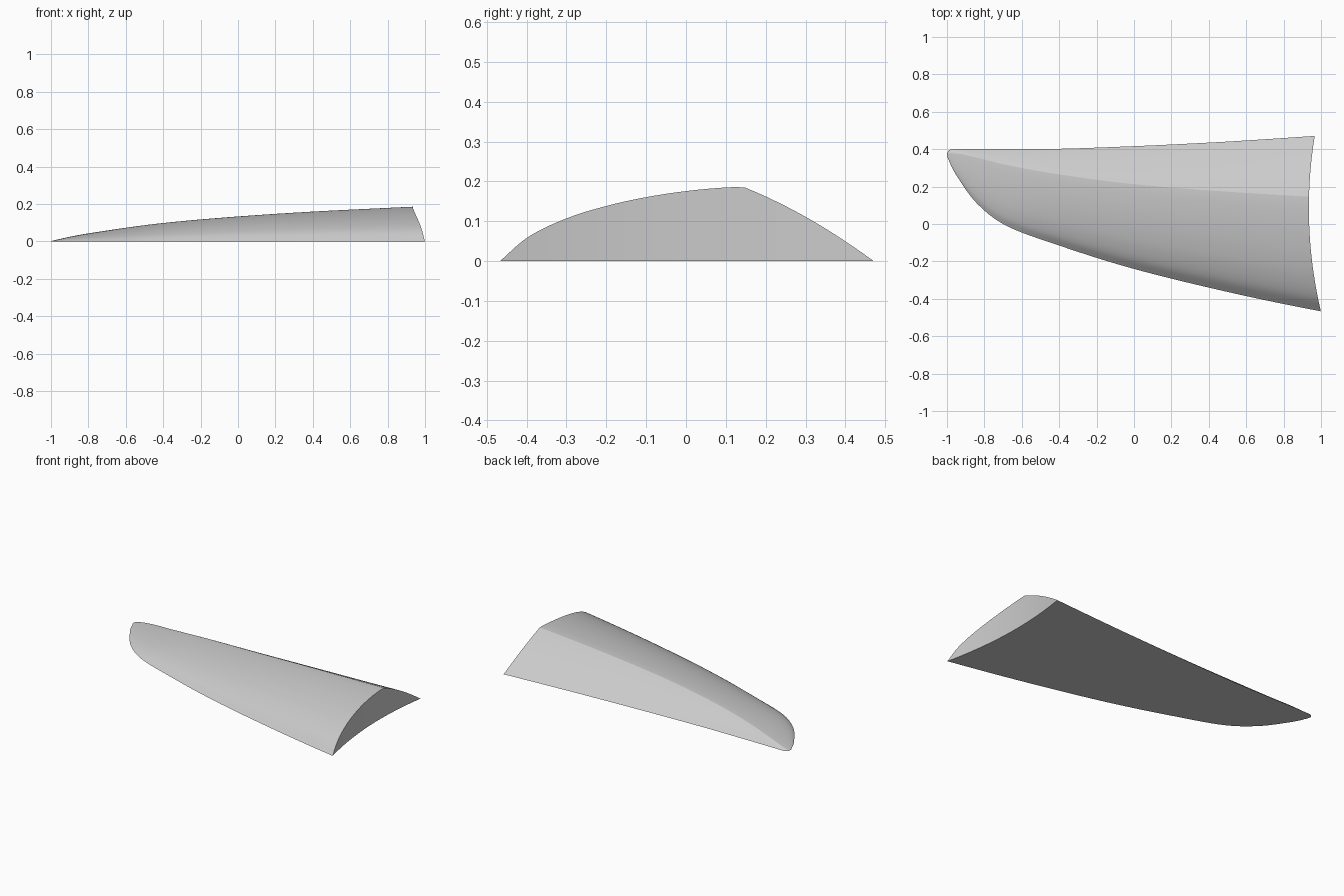
import bpy
import bmesh
import math

cube = bpy.data.objects.get("Cube")
if cube:
    bpy.data.objects.remove(cube, do_unlink=True)

# Stations along the length: x, front edge y, ridge y, back edge y, ridge height
STATIONS = [
    (-1, .37, .37, .37, 0),
    (-.99, .34, .378, .393, .004),
    (-.97, .295, .379, .4, .009),
    (-.93, .23, .375, .4, .018),
    (-.84, .11, .355, .4, .036),
    (-.7, 0, .32, .4, .058),
    (-.4, -.115, .265, .402, .098),
    (0, -.24, .213, .416, .133),
    (.4, -.34, .18, .435, .159),
    (.7, -.407, .16, .453, .174),
    (1, -.467, .143, .473, .188),
]
# Normalised bulge of the front slope: fraction across, fraction of ridge height
BULGE = [(0, 0), (.11, .32), (.27, .58), (.44, .755), (.6, .87), (.76, .95), (.93, 1), (1, 1)]

LENGTH_STEPS = 56
FRONT_STEPS = 28
BACK_STEPS = 12


def smooth_curve(keys, values, k):
    """Smooth interpolation through the given keys."""
    last = len(keys) - 1

    def slope(i):
        a, b = max(i - 1, 0), min(i + 1, last)
        return (values[b] - values[a]) / (keys[b] - keys[a])

    i = 0
    while i < last - 1 and k > keys[i + 1]:
        i += 1
    h = keys[i + 1] - keys[i]
    t = (k - keys[i]) / h
    rise = values[i + 1] - values[i]
    m, n = slope(i) * h, slope(i + 1) * h
    return values[i] + t * (m + t * (3 * rise - 2 * m - n + t * (m + n - 2 * rise)))


def tip_distance(x):
    return math.sqrt(max(x + 1, 0))


station_keys = [tip_distance(row[0]) for row in STATIONS]
station_columns = list(zip(*STATIONS))[1:]
bulge_keys, bulge_values = zip(*BULGE)


def section_point(x, j):
    """Width position and height of section point j at length x."""
    key = tip_distance(x)
    front, ridge, back, height = [smooth_curve(station_keys, c, key) for c in station_columns]
    if j <= FRONT_STEPS:
        t = (j / FRONT_STEPS) ** 1.4
        return front + (ridge - front) * t, height * smooth_curve(bulge_keys, bulge_values, t)
    s = (j - FRONT_STEPS) / BACK_STEPS
    return ridge + (back - ridge) * s, height * (1 - s) * (1 + .3 * s)


def wide_end(y):
    """Length at which the hollowed wide end sits."""
    return .935 + .21 * (y - .085) ** 2


def surface_point(i, j):
    u = (i / LENGTH_STEPS) ** 2
    x = -1 + 1.95 * u
    for _ in range(8):
        y, z = section_point(x, j)
        x = -1 + u * (wide_end(y) + 1)
    y, z = section_point(x, j)
    return x, y, max(z, 0)


# Curved upper skin and flat underside share the same outline
bm = bmesh.new()
columns = FRONT_STEPS + BACK_STEPS
top, bottom = [], []
for i in range(LENGTH_STEPS + 1):
    points = [surface_point(i, j) for j in range(columns + 1)]
    top.append([bm.verts.new(p) for p in points])
    inner = [bm.verts.new((x, y, 0)) for x, y, z in points[1:-1]]
    bottom.append([top[i][0]] + inner + [top[i][-1]])

for i in range(LENGTH_STEPS):
    for j in range(columns):
        for grid in (top, bottom):
            bm.faces.new((grid[i][j], grid[i + 1][j], grid[i + 1][j + 1], grid[i][j + 1]))

# Hollowed wide end
for j in range(columns):
    corners = [top[-1][j], top[-1][j + 1], bottom[-1][j + 1], bottom[-1][j]]
    bm.faces.new(list(dict.fromkeys(corners)))

bmesh.ops.remove_doubles(bm, verts=bm.verts, dist=.00001)
bmesh.ops.recalc_face_normals(bm, faces=bm.faces)

mesh = bpy.data.meshes.new("tapered_shell")
bm.to_mesh(mesh)
bm.free()
shell = bpy.data.objects.new("tapered_shell", mesh)
bpy.context.collection.objects.link(shell)

# Plain light grey
grey = bpy.data.materials.new("light_grey")
grey.use_nodes = True
colour = (.6, .6, .6, 1)
grey.diffuse_color = colour
grey.node_tree.nodes["Principled BSDF"].inputs["Base Color"].default_value = colour
mesh.materials.append(grey)

# Smooth skin with a crisp ridge and rim
bpy.ops.object.select_all(action="DESELECT")
shell.select_set(True)
bpy.context.view_layer.objects.active = shell
bpy.ops.object.shade_smooth_by_angle(angle=math.radians(18))
